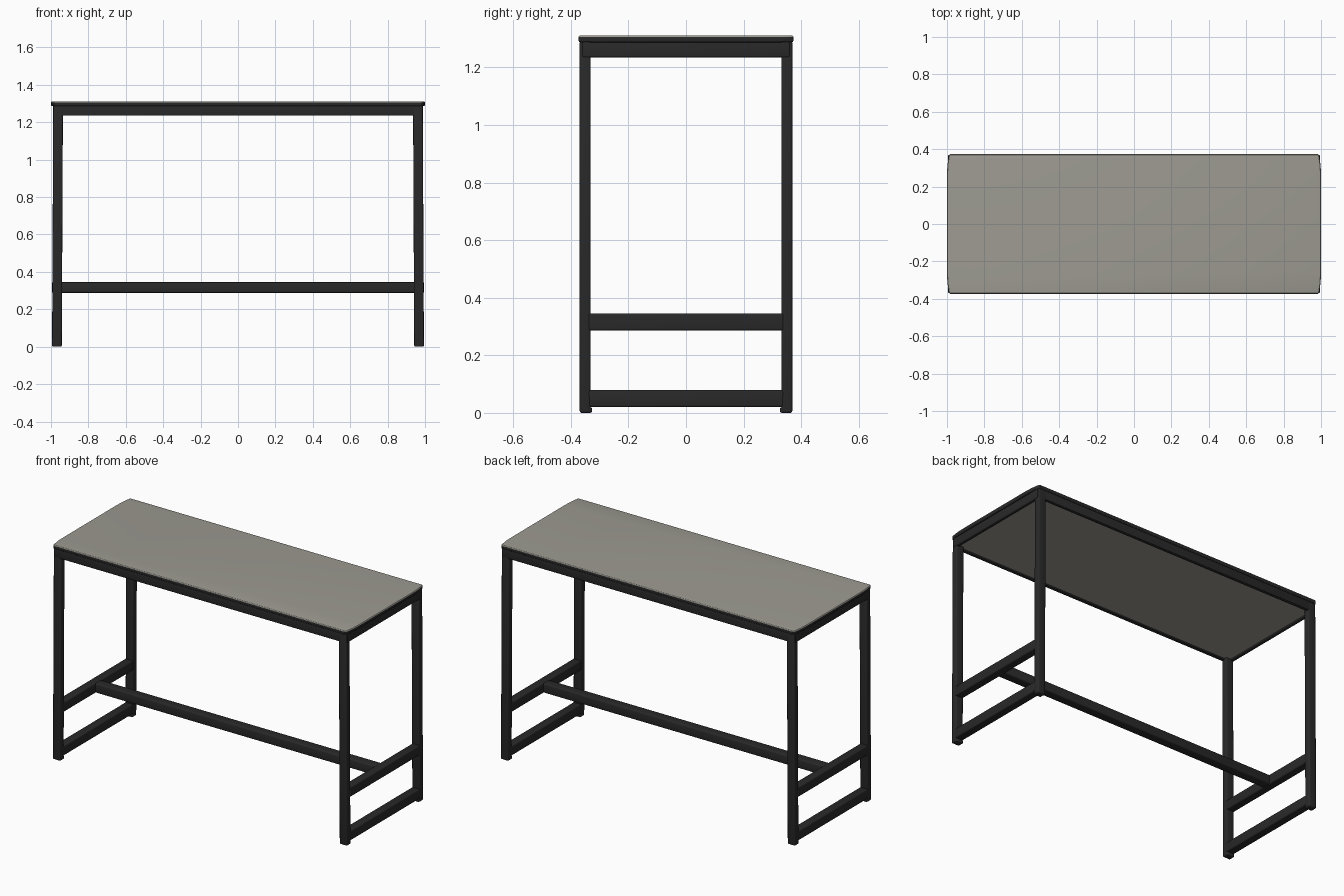
import bpy, bmesh

if "Cube" in bpy.data.objects:
    bpy.data.objects.remove(bpy.data.objects["Cube"])


def material(name, rgb):
    m = bpy.data.materials.new(name)
    m.diffuse_color = (*rgb, 1)
    m.use_nodes = True
    m.node_tree.nodes["Principled BSDF"].inputs["Base Color"].default_value = m.diffuse_color
    return m


BLACK = material("black_metal", (0.022, 0.022, 0.023))
GREY = material("warm_grey_top", (0.335, 0.325, 0.285))


def finish(bm, name, mats):
    mesh = bpy.data.meshes.new(name)
    bm.to_mesh(mesh)
    bm.free()
    for m in mats:
        mesh.materials.append(m)
    ob = bpy.data.objects.new(name, mesh)
    bpy.context.collection.objects.link(ob)
    bpy.ops.object.select_all(action='DESELECT')
    ob.select_set(True)
    bpy.context.view_layer.objects.active = ob
    bpy.ops.object.shade_smooth_by_angle()
    return ob


def bar(name, x, y, z, bevel=0.007, lean=0.0, mats=(BLACK,)):
    """Rounded bar given its (min, max) range on each axis; lean shifts the top in x."""
    bm = bmesh.new()
    bmesh.ops.create_cube(bm, size=1)
    for v in bm.verts:
        top = v.co.z > 0
        v.co = [sum(r) / 2 + c * (r[1] - r[0]) for r, c in zip((x, y, z), v.co)]
        if top:
            v.co.x += lean
    if bevel:
        bmesh.ops.bevel(bm, geom=bm.edges[:], offset=bevel, segments=3,
                        profile=0.5, affect='EDGES')
    return finish(bm, name, mats)


def span(s, a, b):
    return tuple(sorted((s * a, s * b)))


# Legs, end rails and top frame
for sx, side in ((-1, "left"), (1, "right")):
    ex = span(sx, 0.942, 0.994)
    for sy, end in ((-1, "front"), (1, "back")):
        bar(f"{side}_{end}_leg", ex, span(sy, 0.331, 0.369), (0, 1.288), lean=-0.006 * sx)
        bar(f"{side}_{end}_foot", span(sx, 0.942, 0.992), span(sy, 0.326, 0.367), (0, 0.02))
    bar(f"{side}_low_rail", ex, (-0.34, 0.34), (0.02, 0.08))
    bar(f"{side}_foot_rail", ex, (-0.34, 0.34), (0.286, 0.346))
    bar(f"{side}_top_rail", span(sx, 0.968, 0.99), (-0.36, 0.36), (1.235, 1.29), 0.004)
for sy, end in ((-1, "front"), (1, "back")):
    bar(f"{end}_top_rail", (-0.985, 0.985), span(sy, 0.347, 0.369), (1.235, 1.29), 0.004)

# Centre stretcher
bar("centre_stretcher", (-0.95, 0.95), (-0.029, 0.029), (0.288, 0.345))

# Underside panel, almost flush with the bottom of the frame
bar("underside_panel", (-0.97, 0.97), (-0.35, 0.35), (1.243, 1.29), 0, mats=(GREY,))

# Table top with slightly bowed ends: grey face, black edge
corner = [(0.984, 0.373), (0.99, 0.365), (0.994, 0.34), (0.998, 0.31), (1.0, 0.25)]
quarter = corner + [(x, -y) for x, y in reversed(corner)]
outline = quarter + [(-x, -y) for x, y in quarter]
bm = bmesh.new()
face = bm.faces.new([bm.verts.new((x, y, 1.287)) for x, y in outline])
ext = bmesh.ops.extrude_face_region(bm, geom=[face])
bmesh.ops.translate(bm, vec=(0, 0, 0.024),
                    verts=[g for g in ext["geom"] if isinstance(g, bmesh.types.BMVert)])
bmesh.ops.recalc_face_normals(bm, faces=bm.faces[:])
rim = [e for e in bm.edges if abs(e.verts[0].co.z - e.verts[1].co.z) < 1e-4]
bmesh.ops.bevel(bm, geom=rim, offset=0.006, segments=3, profile=0.5, affect='EDGES')
bm.normal_update()
for f in bm.faces:
    f.material_index = 1 if f.normal.z > 0.2 else 0
finish(bm, "table_top", [BLACK, GREY])
